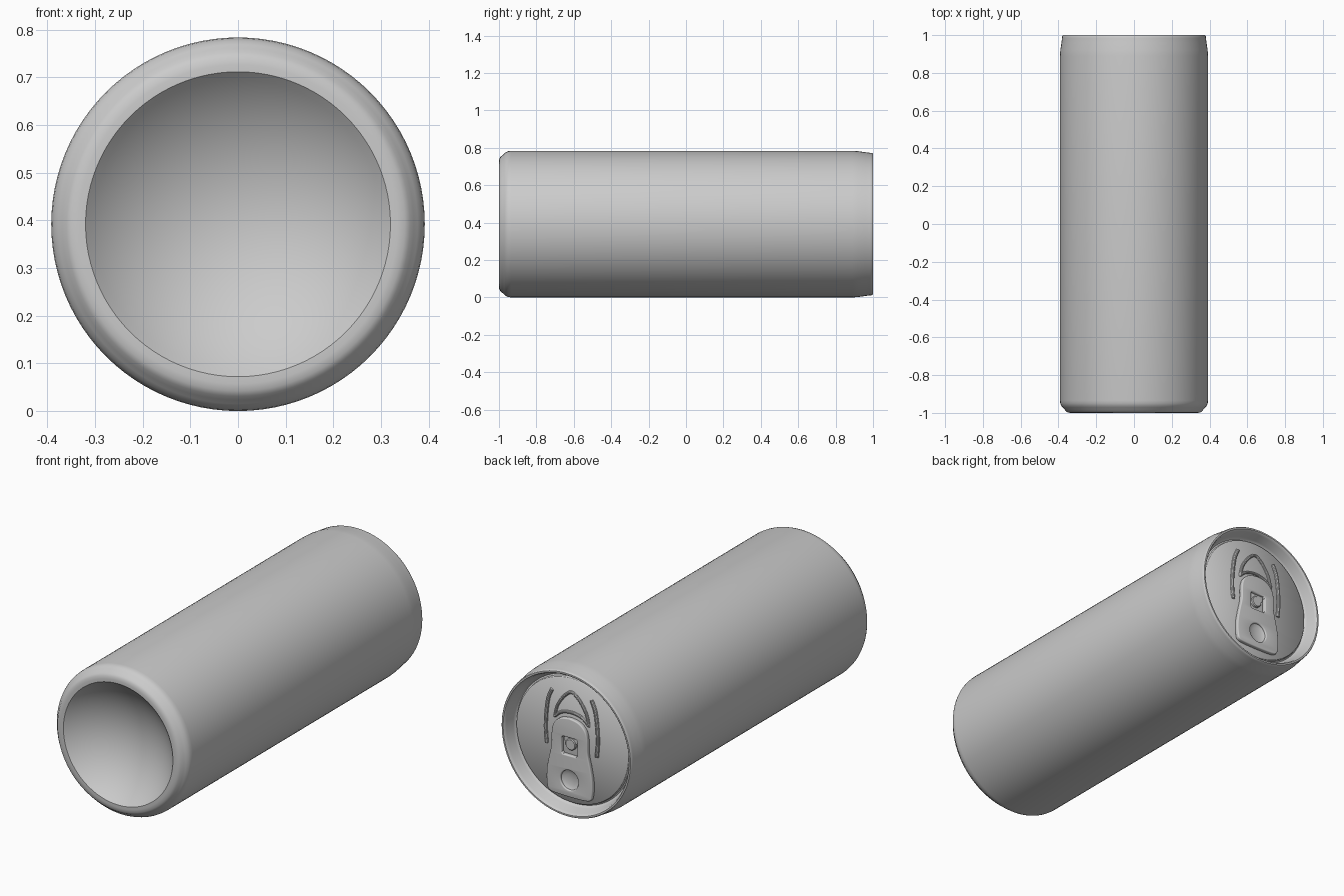
import bpy, bmesh, math
from mathutils import Matrix, Vector

if "Cube" in bpy.data.objects:
    bpy.data.objects.remove(bpy.data.objects["Cube"], do_unlink=True)

R = 0.392          # can radius
LID = 0.95         # height of the lid panel along the can

# Can axis (local z) lies along +y, lid "up" (local y) is world z
LAY = Matrix(((-1, 0, 0, 0), (0, 0, 1, 0), (0, 1, 0, R), (0, 0, 0, 1)))

metal = bpy.data.materials.new("grey metal")
metal.use_nodes = True
metal.diffuse_color = (0.6, 0.6, 0.6, 1)
metal.node_tree.nodes["Principled BSDF"].inputs["Base Color"].default_value = (0.6, 0.6, 0.6, 1)


def finish(name, bm, angle=35):
    mesh = bpy.data.meshes.new(name)
    bm.to_mesh(mesh)
    bm.free()
    mesh.materials.clear()
    mesh.materials.append(metal)
    mesh.transform(LAY)
    obj = bpy.data.objects.new(name, mesh)
    bpy.context.collection.objects.link(obj)
    bpy.ops.object.select_all(action="DESELECT")
    obj.select_set(True)
    bpy.context.view_layer.objects.active = obj
    bpy.ops.object.shade_smooth_by_angle(angle=math.radians(angle))
    return obj


def lathe(name, profile, steps=96, centre=(0, 0), angle=35):
    """Turn (radius, height) points around the can axis."""
    bm = bmesh.new()
    pts = [bm.verts.new((r, 0, h)) for r, h in profile]
    edges = [bm.edges.new(pair) for pair in zip(pts, pts[1:])]
    bmesh.ops.spin(bm, geom=pts + edges, cent=(0, 0, 0), axis=(0, 0, 1),
                   angle=math.tau, steps=steps, use_duplicate=False)
    bmesh.ops.remove_doubles(bm, verts=bm.verts, dist=1e-5)
    bmesh.ops.recalc_face_normals(bm, faces=bm.faces)
    top = max(bm.faces, key=lambda f: f.calc_center_median().z)
    if top.normal.z < 0:
        bmesh.ops.reverse_faces(bm, faces=bm.faces)
    bmesh.ops.translate(bm, verts=bm.verts, vec=(*centre, 0))
    return finish(name, bm, angle)


def from_curve(name, splines, height, dims="2D", cyclic=True, extrude=0.0, bevel=0.004):
    """Make a mesh from filled outlines or from a round ridge along a path."""
    data = bpy.data.curves.new(name, "CURVE")
    data.dimensions = dims
    if dims == "2D":
        data.fill_mode = "BOTH"
    data.extrude, data.bevel_depth, data.bevel_resolution = extrude, bevel, 3
    data.use_fill_caps = True
    for pts in splines:
        s = data.splines.new("POLY")
        s.points.add(len(pts) - 1)
        for p, (x, y) in zip(s.points, pts):
            p.co = (x, y, 0, 1)
        s.use_cyclic_u = cyclic
    temp = bpy.data.objects.new(name + " path", data)
    bpy.context.collection.objects.link(temp)
    dg = bpy.context.evaluated_depsgraph_get()
    mesh = bpy.data.meshes.new_from_object(temp.evaluated_get(dg))
    bpy.data.objects.remove(temp, do_unlink=True)
    bm = bmesh.new()
    bm.from_mesh(mesh)
    bpy.data.meshes.remove(mesh)
    bmesh.ops.remove_doubles(bm, verts=bm.verts, dist=1e-5)
    bmesh.ops.translate(bm, verts=bm.verts, vec=(0, 0, height))
    return finish(name, bm)


def smooth(pts, n=8, closed=False):
    """Catmull-Rom points through a few control points."""
    pts = [Vector(p) for p in pts]
    ext = [pts[-1]] + pts + pts[:2] if closed else [pts[0]] + pts + [pts[-1]]
    out = []
    for a, b, c, d in zip(ext, ext[1:], ext[2:], ext[3:]):
        for i in range(n):
            t = i / n
            out.append(0.5 * (2 * b + (c - a) * t + (2 * a - 5 * b + 4 * c - d) * t * t
                              + (3 * b - a - 3 * c + d) * t ** 3))
    return out if closed else out + [pts[-1]]


def mirrored(half):
    return list(half) + [(-x, y) for x, y in reversed(half) if abs(x) > 1e-6]


def circle(x, y, r, n=32):
    return [(x + r * math.cos(math.tau * i / n), y + r * math.sin(math.tau * i / n))
            for i in range(n)]


# Can shell: hollow domed base, rounded foot, straight wall, necked rim, countersink
DOME_R, DEPTH = 0.32, 0.14
ball = (DOME_R ** 2 + DEPTH ** 2) / (2 * DEPTH)
half_angle = math.asin(DOME_R / ball)
dome = [(ball * math.sin(half_angle * i / 16),
         -1 + DEPTH - ball * (1 - math.cos(half_angle * i / 16))) for i in range(17)]
foot = [(0.335, -1), (0.35, -0.998), (0.361, -0.991), (0.369, -0.98), (0.377, -0.972),
        (0.385, -0.962), (0.39, -0.95), (R, -0.935)]
rim = [(R, 0.89), (0.39, 0.92), (0.384, 0.96), (0.381, 0.985), (0.38, 0.995),
       (0.376, 1), (0.368, 1), (0.363, 0.995), (0.36, 0.985)]
well = [(0.347, 0.945), (0.344, 0.934), (0.337, 0.929), (0.33, 0.933), (0.327, LID - 0.004)]
lathe("can_body", dome + foot + rim + well, angle=40)

# Lid panel
lathe("lid_panel", [(0.327, LID - 0.004), (0.323, LID), (0, LID)], angle=60)

# Pull tab with a square window and a round finger dimple
tab_half = smooth([(0, 0.12), (0.05, 0.11), (0.085, 0.08), (0.098, 0.035), (0.1, -0.04),
                   (0.115, -0.11), (0.127, -0.18), (0.125, -0.25), (0.105, -0.278), (0, -0.283)], 6)
window = mirrored([(0.04, 0.03), (0.052, 0.018), (0.052, -0.063), (0.04, -0.075)])
from_curve("pull_tab", [mirrored([tuple(p) for p in tab_half]), window, circle(0, -0.2, 0.058)],
           LID + 0.013, extrude=0.006, bevel=0.006)
lathe("tab_dimple", [(0.062, LID + 0.022), (0.05, LID + 0.014), (0.03, LID + 0.008), (0, LID + 0.006)],
      32, (0, -0.2), 60)

# Rivet and the tongue that holds the tab
lathe("rivet", [(0.03, LID), (0.03, LID + 0.012), (0.026, LID + 0.016), (0, LID + 0.016)],
      24, (0, -0.015))
from_curve("rivet_tongue", [mirrored([(0.04, 0.03), (0.04, 0.0), (0.025, -0.012)])],
           LID + 0.006, extrude=0.004, bevel=0.001)

# Pointed ridge around the mouth
side = smooth([(0.1, 0.105), (0.085, 0.165), (0.05, 0.22), (0.015, 0.252), (0, 0.256)], 6)
base = smooth([(-0.1, 0.105), (-0.06, 0.138), (0, 0.15), (0.06, 0.138), (0.1, 0.105)], 6)
outline = mirrored([tuple(p) for p in side]) + [tuple(p) for p in base[1:-1]]
from_curve("mouth_ridge", [outline], LID + 0.002, dims="3D", bevel=0.008)

# Curved stiffening beads either side of the tab
for label, sign in (("left", -1), ("right", 1)):
    path = smooth([(0.116, 0.245), (0.138, 0.19), (0.15, 0.1), (0.152, 0.02), (0.146, -0.046)], 6)
    from_curve(label + "_bead", [[(sign * x, y) for x, y in path]], LID + 0.002,
               dims="3D", cyclic=False, bevel=0.01)
